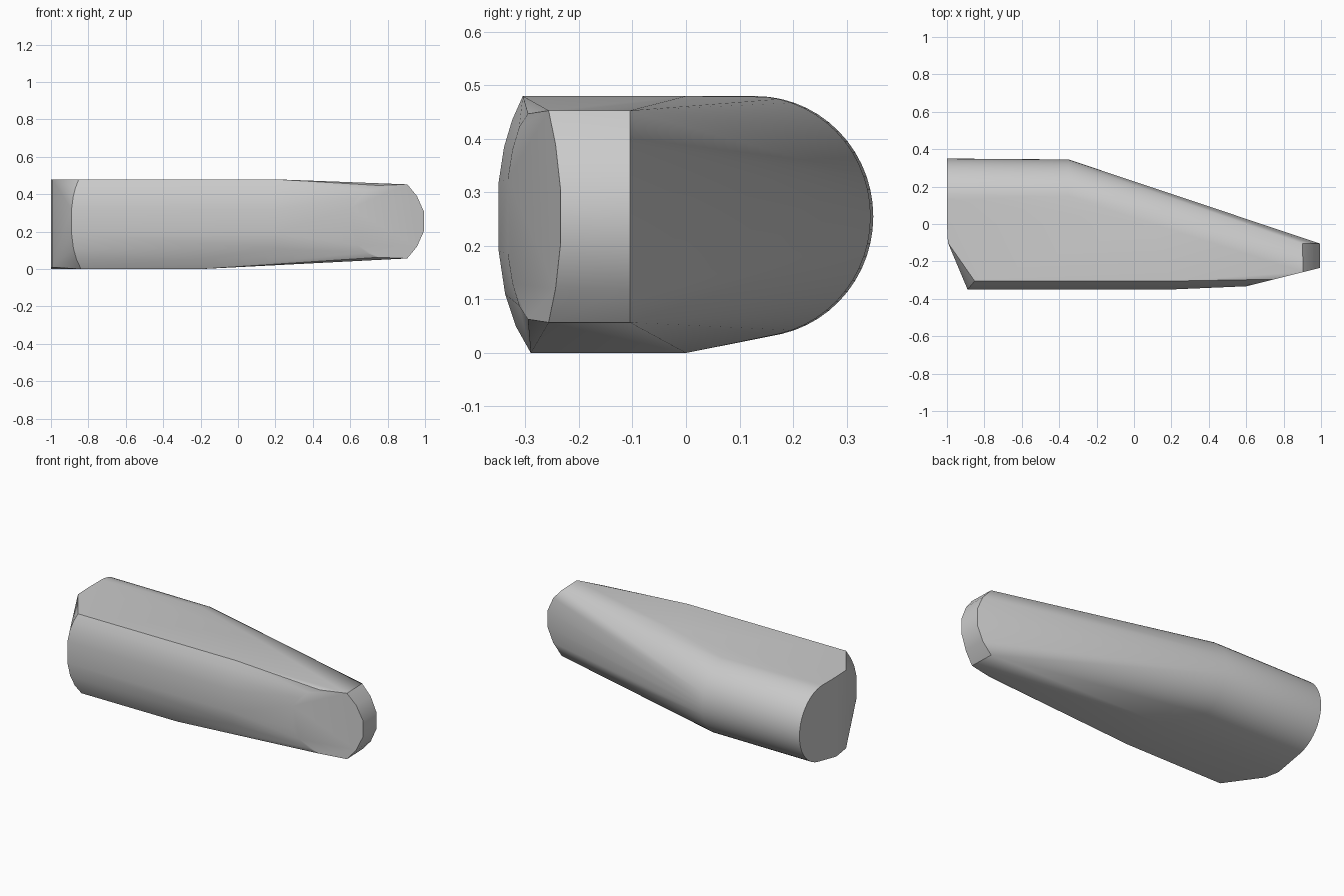
import bpy, bmesh, math

cube = bpy.data.objects.get("Cube")
if cube:
    bpy.data.objects.remove(cube, do_unlink=True)

grey = bpy.data.materials.new("plain_grey")
grey.use_nodes = True
colour = (0.6, 0.6, 0.6, 1)
grey.diffuse_color = colour
grey.node_tree.nodes["Principled BSDF"].inputs["Base Color"].default_value = colour

points = []

# Bulged front profile (y, z), running straight along the body
front = [(-.305, .48), (-.325, .435), (-.34, .385), (-.35, .32), (-.35, .19),
         (-.338, .11), (-.318, .05), (-.29, 0)]
for y, z in front:
    points.append((-.89 + .85 * (y + .35), y, z))    # slanted end of the front
    points.append((.2 if z > .1 else -.2, y, z))

# Rounded back, from the butt to where the taper begins
STEPS = 28
for i in range(STEPS + 1):
    a = math.pi * (.5 - i / STEPS)
    y, z = .13 + .22 * math.cos(a), .255 + .225 * math.sin(a)
    points += [(-1, y, z), (-.35, y - .005, z)]

# Flat top and bottom, and the front edge of the butt
points += [(-1, 0, 0), (-.2, 0, 0), (.1, 0, .48)]
for z in (.01, .48):
    points += [(-1, 0, z), (-.995, -.1, z)]

# Flat slanted panel near the tip
def panel(x, z):
    return (x, -.333 + .25 * (x - .6), z)

for x, h in ((.6, .07), (.635, .125), (.685, .167), (.75, .192),
             (.905, .198), (.957, .135), (.995, .05)):
    points += [panel(x, .255 + h), panel(x, .255 - h)]

# Back edge of the faceted tip
for x, h in ((.9, .198), (.957, .135), (.995, .05)):
    points += [(x, -.105, .255 + h), (x, -.105, .255 - h)]

# Skin all profiles into one closed body
bm = bmesh.new()
for p in points:
    bm.verts.new(p)
bmesh.ops.remove_doubles(bm, verts=bm.verts, dist=.0005)
hull = bmesh.ops.convex_hull(bm, input=bm.verts)
loose = {v for v in hull["geom_interior"] + hull["geom_unused"]
         if isinstance(v, bmesh.types.BMVert) and not v.link_faces}
bmesh.ops.delete(bm, geom=list(loose), context='VERTS')
bmesh.ops.dissolve_limit(bm, angle_limit=math.radians(1), verts=bm.verts, edges=bm.edges)
bmesh.ops.recalc_face_normals(bm, faces=bm.faces)

mesh = bpy.data.meshes.new("tapered_body")
bm.to_mesh(mesh)
bm.free()
mesh.materials.append(grey)
body = bpy.data.objects.new("tapered_body", mesh)
bpy.context.collection.objects.link(body)

bpy.ops.object.select_all(action='DESELECT')
body.select_set(True)
bpy.context.view_layer.objects.active = body
bpy.ops.object.shade_smooth_by_angle(angle=math.radians(30))
